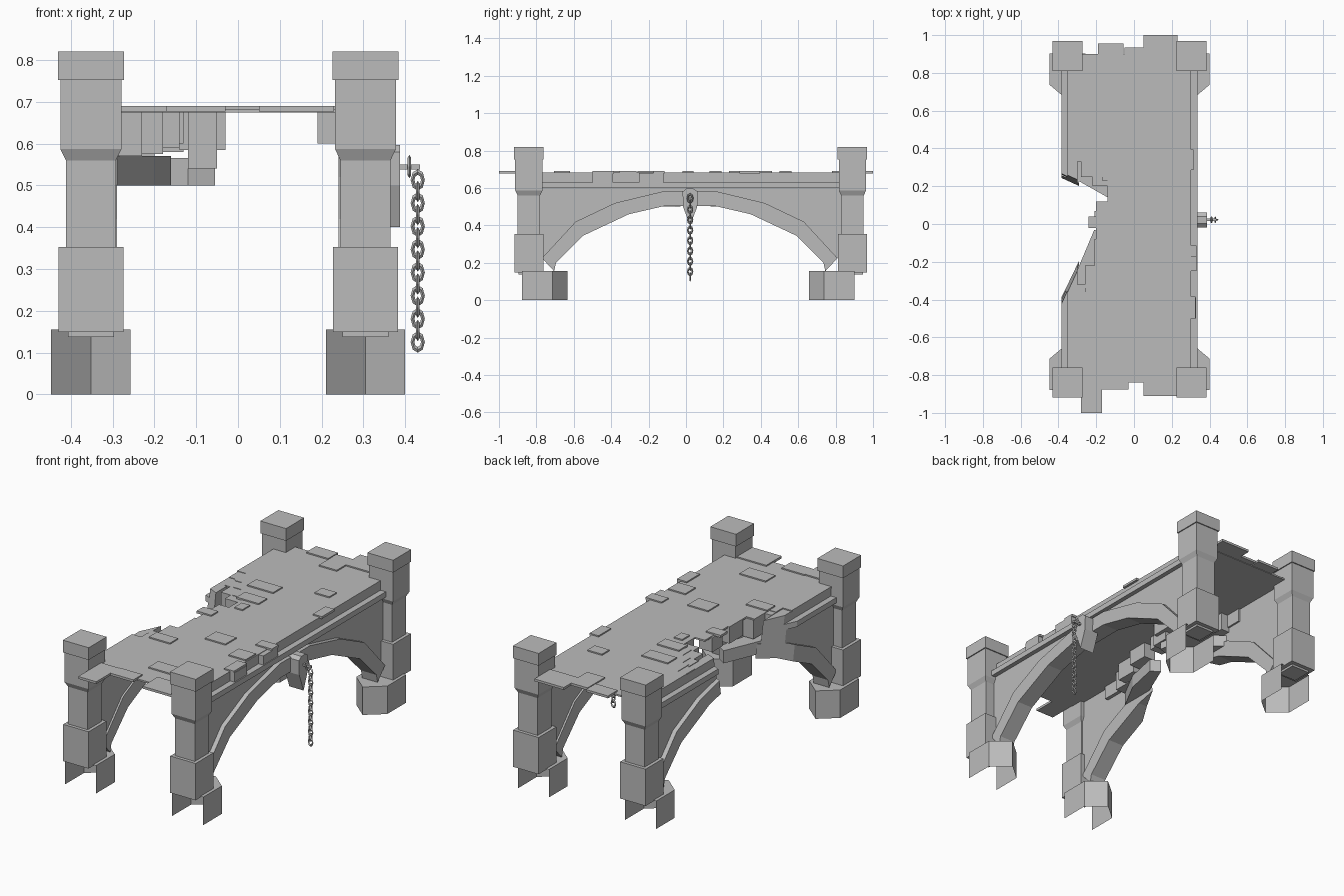
import bpy
import bmesh
from math import pi
from mathutils import Vector

cube = bpy.data.objects.get("Cube")
if cube:
    bpy.data.objects.remove(cube, do_unlink=True)

stone = bpy.data.materials.new("grey_stone")
stone.use_nodes = True
GREY = (0.5, 0.5, 0.5, 1)
stone.diffuse_color = GREY
stone.node_tree.nodes["Principled BSDF"].inputs["Base Color"].default_value = GREY

MID_X, MID_Y = -0.025, 0.02      # centre of the span


def finish(name, bm):
    bmesh.ops.recalc_face_normals(bm, faces=bm.faces)
    mesh = bpy.data.meshes.new(name)
    bm.to_mesh(mesh)
    bm.free()
    mesh.materials.append(stone)
    obj = bpy.data.objects.new(name, mesh)
    bpy.context.collection.objects.link(obj)
    return obj


def prism(name, points, lo, hi, axis, cut=None):
    """Extrude a 2D outline along x or z, optionally broken off at a plane."""
    bm = bmesh.new()
    place = {"x": lambda p: (lo, p[0], p[1]), "z": lambda p: (p[0], p[1], lo)}[axis]
    step = {"x": (hi - lo, 0, 0), "z": (0, 0, hi - lo)}[axis]
    face = bm.faces.new([bm.verts.new(place(p)) for p in points])
    ext = bmesh.ops.extrude_face_region(bm, geom=[face], use_keep_orig=True)
    moved = [g for g in ext["geom"] if isinstance(g, bmesh.types.BMVert)]
    bmesh.ops.translate(bm, verts=moved, vec=step)
    if cut:
        geom = bm.verts[:] + bm.edges[:] + bm.faces[:]
        res = bmesh.ops.bisect_plane(bm, geom=geom, plane_co=cut[0], plane_no=cut[1],
                                     clear_inner=True)
        edges = [g for g in res["geom_cut"] if isinstance(g, bmesh.types.BMEdge)]
        bmesh.ops.edgeloop_fill(bm, edges=edges)
    return finish(name, bm)


def box(name, x0, x1, y0, y1, z0, z1):
    return prism(name, [(x0, y0), (x1, y0), (x1, y1), (x0, y1)], z0, z1, "z")


# Pillars: stacked square sections
def pillar(name, cx, cy):
    bm = bmesh.new()
    profile = [(.149, .078), (.353, .078), (.353, .06), (.56, .06),
               (.587, .073), (.752, .073), (.752, .079), (.82, .079)]
    rings = [[bm.verts.new((cx + sx * r, cy + sy * r, z))
              for sx, sy in ((-1, -1), (1, -1), (1, 1), (-1, 1))] for z, r in profile]
    for a, b in zip(rings, rings[1:]):
        for i in range(4):
            j = (i + 1) % 4
            bm.faces.new((a[i], a[j], b[j], b[i]))
    bm.faces.new(rings[0])
    bm.faces.new(rings[-1])
    finish(name, bm)


# Feet: pointed towards the span, open at the outer end and below
def foot(name, cx, end):
    bm = bmesh.new()
    plan = [(-.095, .89), (-.095, .725), (0, .645), (.095, .725), (.095, .89)]
    low, top = [[bm.verts.new((cx + x, .012 + end * y, z)) for x, y in plan]
                for z in (0, .155)]
    for i in range(4):
        bm.faces.new((low[i], low[i + 1], top[i + 1], top[i]))
    bm.faces.new(top)
    finish(name, bm)


for side, cx in (("left", .305), ("right", -.352)):
    for end, sign in (("front", -1), ("back", 1)):
        cy = .025 + sign * .865
        pillar(f"{end}_{side}_pillar", cx, cy)
        foot(f"{end}_{side}_foot", cx, sign)
        box(f"{end}_{side}_pillar_lip", cx - .055, cx + .055, cy - .055, cy + .055, .137, .15)

# Side walls: arch ring, spandrel, ledge and deck band
inner = [(.725, .155), (.715, .2), (.57, .345), (.325, .46), (.13, .505)]
outer = [(.13, .585), (.4, .52), (.61, .42), (.79, .225)]


def mirrored(half):
    return ([(MID_Y - y, z) for y, z in half]
            + [(MID_Y + y, z) for y, z in reversed(half)])


ring = mirrored(inner) + mirrored(outer[::-1] + [])[::-1]
spandrel = mirrored([(.85, .225)] + outer[::-1]) + [(MID_Y + .85, .61), (MID_Y - .85, .61)]


def strip(z0, z1):
    return [(MID_Y - .86, z0), (MID_Y + .87, z0), (MID_Y + .87, z1), (MID_Y - .86, z1)]


layers = [("arch_ring", ring, .24, .335), ("spandrel_wall", spandrel, .25, .31),
          ("ledge", strip(.6, .63), .25, .335), ("deck_band", strip(.63, .677), .25, .302)]
# The right side is broken off at two slanted planes
breaks = {"back": (Vector((-.375, .25, .55)), Vector((.12, .255, -.04)).normalized()),
          "front": (Vector((-.38, -.4, .55)), Vector((.37, -.17, -.03)).normalized())}
for part, outline, lo, hi in layers:
    prism(f"left_{part}", outline, lo, hi, "x")
    for end, plane in breaks.items():
        prism(f"{end}_right_{part}", outline, 2 * MID_X - hi, 2 * MID_X - lo, "x", plane)

# Deck with a stepped bite out of the right edge
bite = [(-.355, .5), (-.3, .4), (-.26, .33), (-.21, .25), (-.14, .12), (-.2, -.08),
        (-.21, -.23), (-.26, -.36), (-.3, -.42), (-.355, -.84)]
deck = [(.302, -.84), (.302, .9), (-.355, .9)]
level = bite[0][1]
deck.append((bite[0][0], level))
for x, y in bite[1:]:
    deck += [(x, level), (x, y)]
    level = y
prism("deck", deck, .674, .683, "z")

# Bricks exposed along the broken edge
bricks = [(-.35, -.29, .42, .51, .6), (-.31, -.25, .33, .42, .575),
          (-.28, -.2, .25, .35, .57), (-.22, -.13, .2, .28, .58),
          (-.14, -.03, .13, .25, .585), (-.12, -.05, .1, .2, .54),
          (-.21, -.13, -.02, .07, .6), (-.21, -.14, -.2, -.08, .59),
          (-.26, -.18, -.34, -.22, .575), (-.3, -.23, -.42, -.32, .57),
          (-.35, -.28, -.57, -.42, .6), (.19, .295, -.355, -.265, .6),
          (.25, .33, -.25, -.12, .62), (.26, .328, -.5, -.39, .63)]
for i, (x0, x1, y0, y1, z) in enumerate(bricks):
    box(f"edge_brick_{i + 1}", x0, x1, y0, y1, z, .68)

# Remaining pieces of the vault next to the break
prism("back_vault_remnant", [(-.35, .26), (-.12, .13), (-.055, .15), (-.07, .22),
                             (-.2, .32), (-.3, .4)], .5, .565, "z")
prism("front_vault_remnant", [(-.36, -.38), (-.29, -.22), (-.21, -.03), (-.16, -.06),
                              (-.2, -.25), (-.29, -.42)], .5, .57, "z")

# Loose paving slabs on the deck
slabs = [(-.19, -.055, .87, .955), (-.05, .06, .78, .935), (.05, .23, .86, 1),
         (.12, .21, .5, .565), (-.21, -.05, .38, .46), (-.17, -.035, .23, .305),
         (-.11, -.06, .125, .19), (-.24, -.15, -.02, .04), (-.02, .105, -.26, -.165),
         (-.26, -.13, -.41, -.34), (-.055, .105, -.705, -.62), (-.28, -.17, -1, -.8),
         (-.17, -.03, -.875, -.795), (.05, .23, -.91, -.775), (.26, .315, .285, .395),
         (.23, .33, -.175, -.115), (.19, .295, -.355, -.265), (.265, .325, -.5, -.385)]
for i, rect in enumerate(slabs):
    box(f"paving_slab_{i + 1}", *rect, .677, .69)

# Chain bracket, hook and links
prism("chain_bracket", [(.022, .4), (.06, .5), (.062, .58), (.04, .597), (.002, .597),
                        (-.018, .58), (-.016, .5)], .3, .387, "x")
box("chain_hook", .38, .436, .016, .028, .538, .55)


def link(name, loc, turn, size=.0125):
    bpy.ops.mesh.primitive_torus_add(major_segments=8, minor_segments=4, major_radius=size,
                                     minor_radius=.0045, location=loc,
                                     rotation=(pi / 2, 0, turn))
    obj = bpy.context.object
    obj.name = name
    obj.scale.y = 1.5
    obj.data.materials.append(stone)


link("hook_ring", (.41, .022, .545), pi / 2, .014)
for i in range(15):
    link(f"chain_link_{i + 1}", (.43, .022, .513 - i * .0277), (i % 2) * pi / 2)
